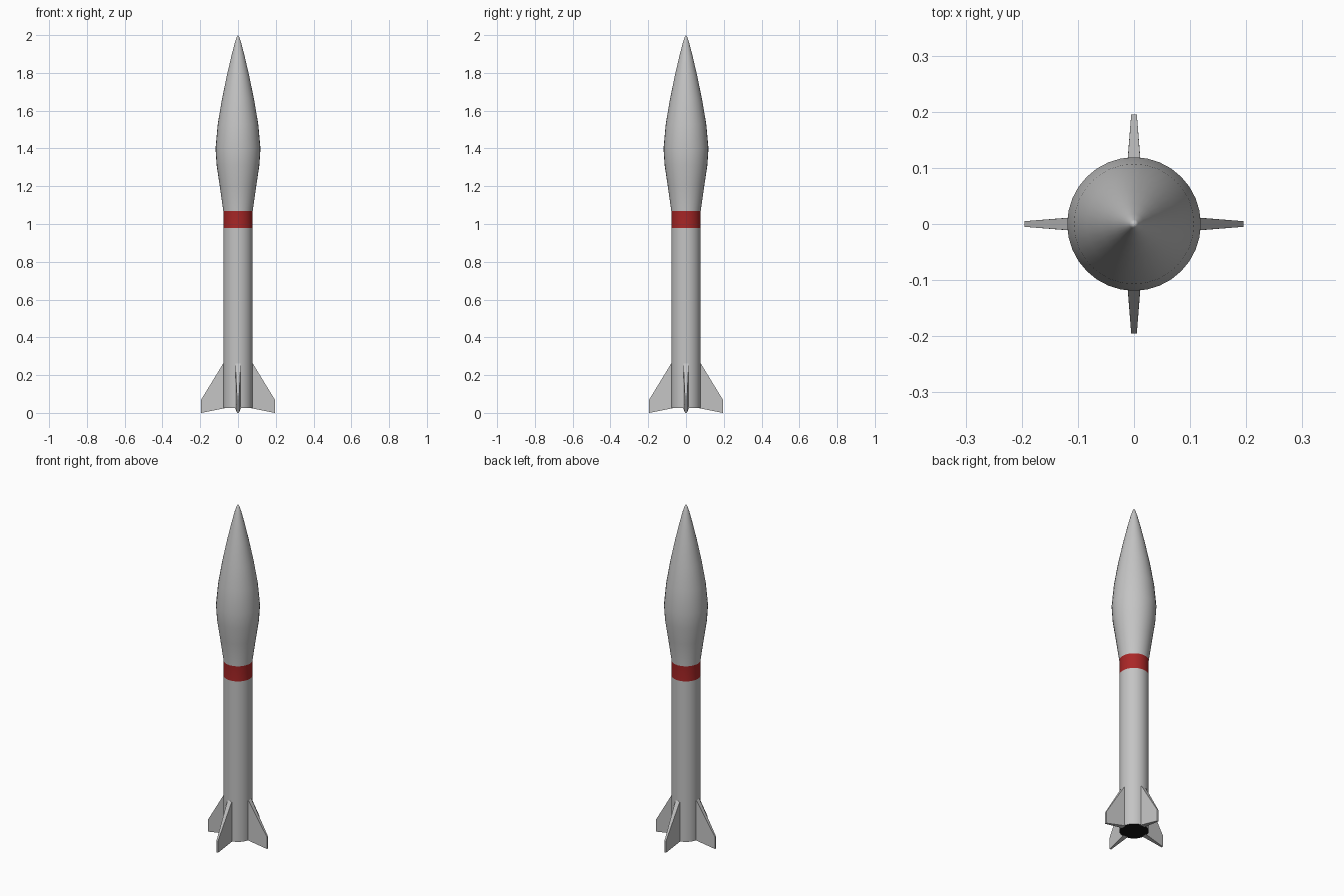
import bpy, bmesh, math
from mathutils import Matrix

if "Cube" in bpy.data.objects:
    bpy.data.objects.remove(bpy.data.objects["Cube"])

def material(name, rgb):
    m = bpy.data.materials.new(name)
    m.diffuse_color = (*rgb, 1)
    m.use_nodes = True
    m.node_tree.nodes["Principled BSDF"].inputs["Base Color"].default_value = m.diffuse_color
    return m

GREY = material("light grey", (0.55, 0.55, 0.55))
RED = material("red", (0.40, 0.02, 0.02))
BLACK = material("black", (0.008, 0.008, 0.008))
SIDES = 32

def finish(name, bm, mats, smooth=None):
    bmesh.ops.recalc_face_normals(bm, faces=bm.faces)
    me = bpy.data.meshes.new(name)
    bm.to_mesh(me)
    bm.free()
    for m in mats:
        me.materials.append(m)
    ob = bpy.data.objects.new(name, me)
    bpy.context.collection.objects.link(ob)
    if smooth:
        bpy.context.view_layer.objects.active = ob
        ob.select_set(True)
        bpy.ops.object.shade_smooth_by_angle(angle=math.radians(smooth))
        ob.select_set(False)
    return ob

# Body: lathed profile (radius, height) from tail to nose
profile = [(0.078, 0.025), (0.078, 0.98), (0.078, 1.07), (0.098, 1.21),
           (0.113, 1.31), (0.119, 1.40), (0.107, 1.53), (0.085, 1.66),
           (0.058, 1.79), (0.036, 1.885), (0.018, 1.955), (0.008, 1.987)]
bm = bmesh.new()
rings = [[bm.verts.new((r * math.cos(a), r * math.sin(a), z))
          for a in (2 * math.pi * i / SIDES for i in range(SIDES))]
         for r, z in profile]
for lo, hi in zip(rings, rings[1:]):
    for i in range(SIDES):
        j = (i + 1) % SIDES
        bm.faces.new((lo[i], lo[j], hi[j], hi[i]))
tip = bm.verts.new((0, 0, 2))
for i in range(SIDES):
    bm.faces.new((rings[-1][i], rings[-1][(i + 1) % SIDES], tip))
bm.faces.new(rings[0][::-1])
# Red band and black tail disc by height
for f in bm.faces:
    z = f.calc_center_median().z
    f.material_index = 1 if 0.98 < z < 1.07 else 2 if z < 0.03 else 0
finish("rocket_body", bm, [GREY, RED, BLACK], 40)

# Four tapered tail fins: (distance out, height, half thickness)
outline = [(0.070, 0.025, 0.015), (0.195, 0.003, 0.005),
           (0.195, 0.07, 0.005), (0.078, 0.262, 0.014), (0.070, 0.262, 0.015)]
outline[1] = (0.195, 0.0, 0.005)
for k, side in enumerate(("right", "back", "left", "front")):
    bm = bmesh.new()
    a = [bm.verts.new((x, -t, z)) for x, z, t in outline]
    b = [bm.verts.new((x, t, z)) for x, z, t in outline]
    bm.faces.new(a)
    bm.faces.new(b[::-1])
    for i in range(len(a)):
        j = (i + 1) % len(a)
        bm.faces.new((a[i], b[i], b[j], a[j]))
    bm.transform(Matrix.Rotation(k * math.pi / 2, 4, 'Z'))
    finish("fin_" + side, bm, [GREY])
